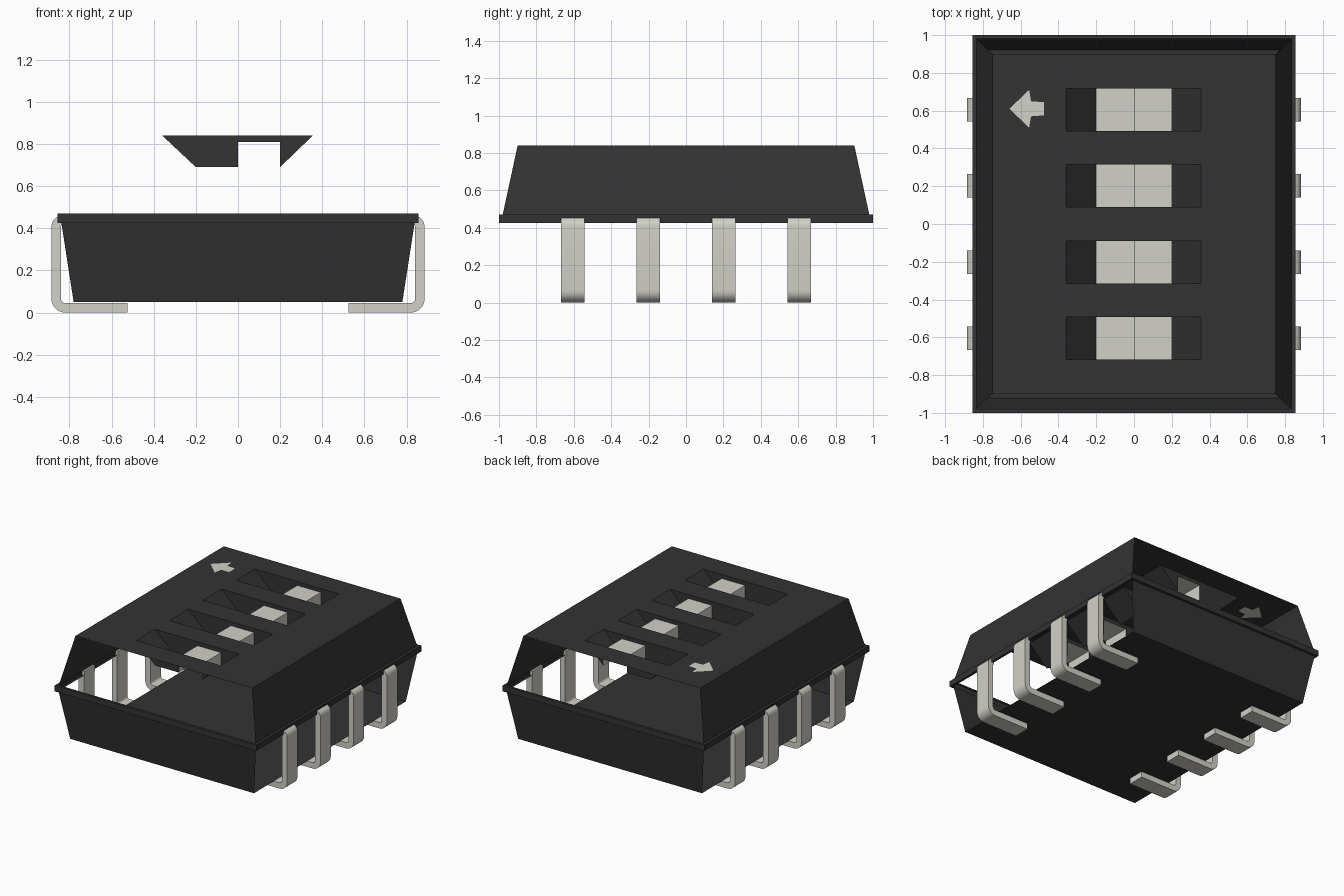
import bpy, bmesh, math
from mathutils import Vector

if "Cube" in bpy.data.objects:
    bpy.data.objects.remove(bpy.data.objects["Cube"])


def material(name, rgb):
    m = bpy.data.materials.new(name)
    m.diffuse_color = (*rgb, 1)
    m.use_nodes = True
    m.node_tree.nodes["Principled BSDF"].inputs["Base Color"].default_value = m.diffuse_color
    return m


DARK = material("black plastic", (0.033, 0.033, 0.033))
LIGHT = material("pale grey metal", (0.64, 0.635, 0.57))


def finish(name, bm, mat):
    me = bpy.data.meshes.new(name)
    bm.to_mesh(me)
    bm.free()
    me.materials.append(mat)
    ob = bpy.data.objects.new(name, me)
    bpy.context.collection.objects.link(ob)
    return ob


def panels(name, polys, mat, centre, outward=True):
    """Thin flat panels, all turned away from (or towards) a centre point."""
    bm = bmesh.new()
    for p in polys:
        f = bm.faces.new([bm.verts.new(v) for v in p])
        f.normal_update()
        away = f.normal.dot(f.calc_center_median() - Vector(centre)) > 0
        if away != outward:
            f.normal_flip()
    bmesh.ops.remove_doubles(bm, verts=bm.verts[:], dist=1e-5)
    return finish(name, bm, mat)


def rect(x0, x1, y0, y1, z):
    return [(x0, y0, z), (x1, y0, z), (x1, y1, z), (x0, y1, z)]


def ring(hx, hy, z):
    return rect(-hx, hx, -hy, hy, z)


def bridge(a, b, sides=range(4)):
    """Quads between two rings; sides 0 front, 1 right, 2 back, 3 left."""
    return [[a[i], a[(i + 1) % 4], b[(i + 1) % 4], b[i]] for i in sides]


# Body heights and outline
TOP, SHELF, LIP, BASE = 0.84, 0.47, 0.425, 0.05
rows = [-0.605, -0.202, 0.202, 0.605]
HALF = 0.113
arrow = [(-0.66, 0.61, TOP), (-0.555, 0.51, TOP), (-0.545, 0.57, TOP),
         (-0.477, 0.575, TOP), (-0.477, 0.645, TOP), (-0.545, 0.65, TOP),
         (-0.555, 0.71, TOP)]
top_ring = ring(0.75, 0.9, TOP)
shelf_in, shelf_out = ring(0.835, 0.98, SHELF), ring(0.856, 1.0, SHELF)
lip_out, lip_in = ring(0.856, 1.0, LIP), ring(0.838, 0.98, LIP)
base_ring = ring(0.78, 0.92, BASE)
mid = (0, 0, 0.447)

# Top plate with openings for the pockets and the arrow
bm = bmesh.new()
loops = [top_ring, arrow] + [rect(-0.36, 0.355, y - HALF, y + HALF, TOP) for y in rows]
for loop in loops:
    vs = [bm.verts.new(v) for v in loop]
    for i in range(len(vs)):
        bm.edges.new((vs[i - 1], vs[i]))
bmesh.ops.triangle_fill(bm, edges=bm.edges[:], use_beauty=True, normal=(0, 0, 1))
for f in bm.faces:
    f.normal_update()
    if f.normal.z < 0:
        f.normal_flip()
finish("top_plate", bm, DARK)
panels("direction_arrow", [arrow], LIGHT, mid)

# Open shell: sloped upper sides, middle rim, lower end walls and floor
panels("upper_sides", bridge(shelf_in, top_ring, (1, 3)), DARK, mid)
panels("rim", bridge(shelf_in, shelf_out) + bridge(shelf_out, lip_out)
       + bridge(lip_out, lip_in), DARK, mid)
panels("lower_shell", bridge(lip_in, base_ring, (0, 2)) + [base_ring], DARK, mid)

# Switch pockets with their sliders
FLOOR, CAP = 0.69, 0.81
for n, y in enumerate(rows, 1):
    y0, y1 = y - HALF, y + HALF
    # slopes, then end walls notched around the slider
    walls = [[(a, y0, TOP), (a, y1, TOP), (b, y1, FLOOR), (b, y0, FLOOR)]
             for a, b in ((-0.36, -0.2), (0.355, 0.2))]
    for yy in (y0, y1):
        for outline in ([(-0.36, TOP), (-0.2, FLOOR), (0, FLOOR), (0, TOP)],
                        [(0, TOP), (0, CAP), (0.2, CAP), (0.2, TOP)],
                        [(0.2, TOP), (0.2, FLOOR), (0.355, TOP)]):
            walls.append([(x, yy, z) for x, z in outline])
    panels(f"pocket_{n}", walls, DARK, (0, y, 0.9), outward=False)
    panels(f"pocket_floor_{n}", [rect(-0.2, 0, y0, y1, FLOOR)], LIGHT,
           (0, y, 0.9), outward=False)
    low, high = rect(0, 0.2, y0, y1, FLOOR), rect(0, 0.2, y0, y1, CAP)
    panels(f"slider_{n}", bridge(low, high, (1, 3)) + [high], LIGHT, (0.1, y, 0.75))


def arc(cx, cz, r, a0, a1, n=8):
    angles = [math.radians(a0 + (a1 - a0) * i / n) for i in range(n + 1)]
    return [(cx + r * math.cos(a), cz + r * math.sin(a)) for a in angles]


# Bent leads: outer and inner edge of the bent strip, extruded in width
outer = arc(0.835, 0.408, 0.05, 90, 0) + arc(0.82, 0.065, 0.065, 0, -90) + [(0.525, 0)]
inner = arc(0.835, 0.408, 0.005, 90, 0) + arc(0.82, 0.065, 0.02, 0, -90) + [(0.525, 0.045)]
for side, label in ((1, "right"), (-1, "left")):
    for n, y in enumerate(rows, 1):
        bm = bmesh.new()
        sections = []
        for (xo, zo), (xi, zi) in zip(outer, inner):
            sections.append([bm.verts.new(v) for v in (
                (side * xo, y - 0.063, zo), (side * xo, y + 0.063, zo),
                (side * xi, y + 0.063, zi), (side * xi, y - 0.063, zi))])
        for a, b in zip(sections, sections[1:]):
            for q in bridge(a, b):
                bm.faces.new(q)
        bm.faces.new(sections[0])
        bm.faces.new(sections[-1])
        bmesh.ops.recalc_face_normals(bm, faces=bm.faces[:])
        ob = finish(f"lead_{label}_{n}", bm, LIGHT)
        bpy.ops.object.select_all(action='DESELECT')
        ob.select_set(True)
        bpy.context.view_layer.objects.active = ob
        bpy.ops.object.shade_smooth_by_angle(angle=math.radians(30))
